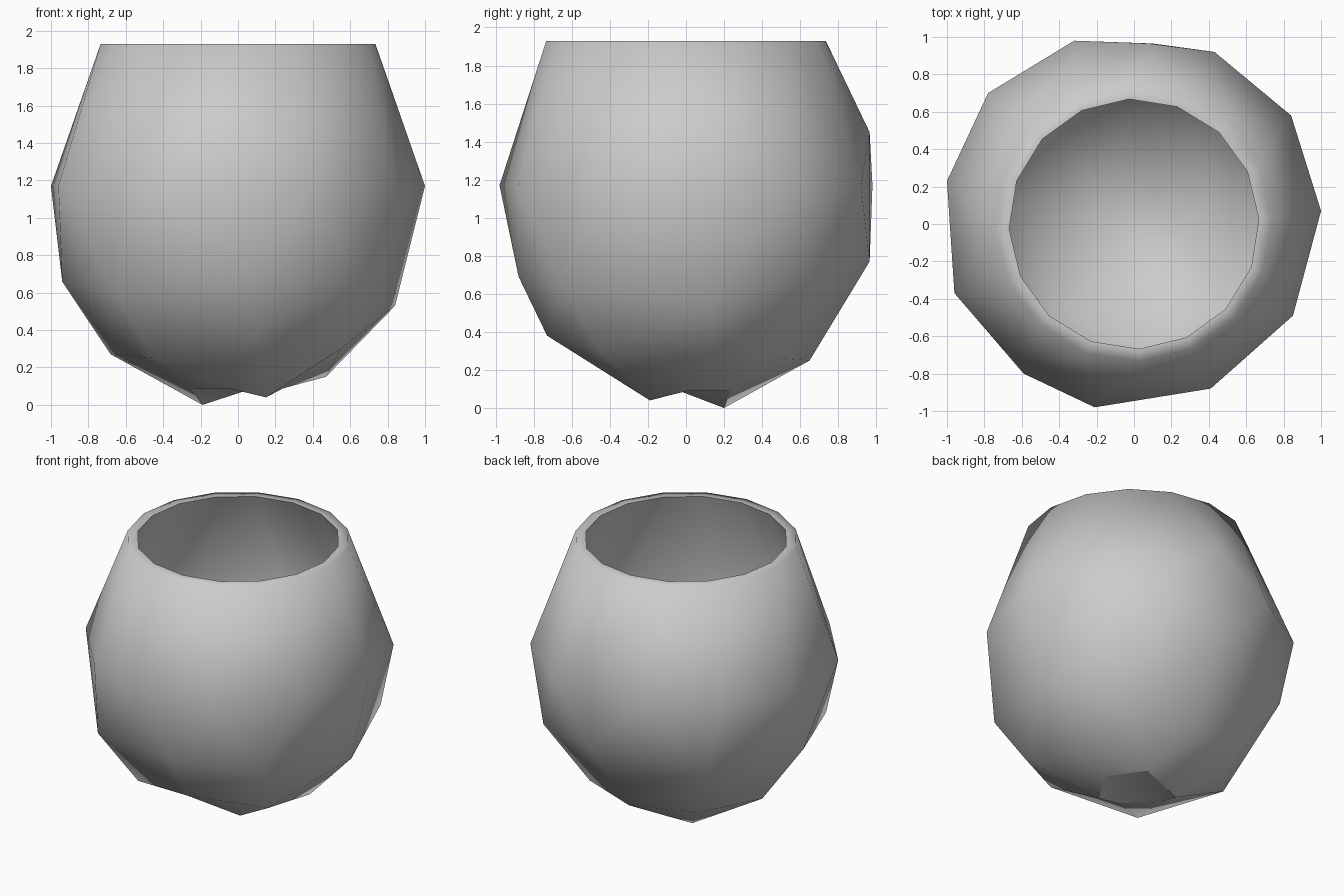
import bpy, bmesh, math

if "Cube" in bpy.data.objects:
    bpy.data.objects.remove(bpy.data.objects["Cube"])

RIM_Z = 1.93
SIDES = 16

def ring(r, z, turn):
    return [(r * math.cos(math.tau * (i + turn) / SIDES),
             r * math.sin(math.tau * (i + turn) / SIDES), z) for i in range(SIDES)]

# Irregular facet corners of the body, from the widest level downwards
belly = [(x, y, 1.17) for x, y in [
    (-0.32, 0.98), (0.43, 0.92), (0.84, 0.58), (1.0, 0.07), (0.85, -0.49),
    (0.41, -0.88), (-0.21, -0.98), (-0.59, -0.80), (-0.96, -0.37),
    (-1.0, 0.23), (-0.78, 0.70)]]
belly += [(0.08, 0.965, 1.45)]
lower = [(-0.94, 0.0, 0.66), (0.84, 0.1, 0.53), (0.1, 0.965, 0.77),
         (0.05, -0.88, 0.69), (0.65, -0.65, 0.63), (-0.66, -0.66, 0.60),
         (0.68, 0.66, 0.66), (-0.66, 0.7, 0.66)]
low = [(-0.68, 0.1, 0.27), (0.1, -0.73, 0.38), (0.0, 0.65, 0.25),
       (0.47, 0.15, 0.15), (0.55, -0.45, 0.30), (-0.45, -0.5, 0.25),
       (0.42, 0.5, 0.26), (-0.45, 0.5, 0.26)]
foot = [(-0.19, 0.2, 0.0), (0.15, -0.19, 0.04), (-0.25, -0.03, 0.05),
        (-0.05, -0.22, 0.05), (0.24, 0.0, 0.05), (0.08, 0.23, 0.05)]
body = belly + lower + low + foot

bm = bmesh.new()

def shell(rim, points):
    """Hull around rim and points with a helper tip, removed to open the top."""
    rim_verts = [bm.verts.new(p) for p in rim]
    others = [bm.verts.new(p) for p in points]
    tip = bm.verts.new((0, 0, RIM_Z + 0.3))
    bmesh.ops.convex_hull(bm, input=rim_verts + others + [tip])
    bmesh.ops.delete(bm, geom=[tip], context='VERTS')
    return rim_verts

# Outer wall with a small hollow under the foot
outer = shell(ring(0.735, RIM_Z, 0.1), body)
under = [f for f in bm.faces if all(v.co.z < 0.1 for v in f.verts)]
bmesh.ops.delete(bm, geom=under, context='FACES')
base_edges = [e for e in bm.edges
              if e.is_boundary and all(v.co.z < 0.1 for v in e.verts)]
for v in {v for e in base_edges for v in e.verts}:
    if v.co.z > 0.045:
        v.co.z = 0.088
centre = bm.verts.new((0, 0, 0.1))
for e in base_edges:
    bm.faces.new((e.verts[0], e.verts[1], centre))
    e.smooth = False

# Inner wall: the same body, slightly smaller
inner = shell(ring(0.668, RIM_Z, 0.1),
              [(x * 0.93, y * 0.93, RIM_Z - (RIM_Z - z) * 0.93) for x, y, z in body])

# Rim joining the two walls
for i in range(SIDES):
    j = (i + 1) % SIDES
    bm.faces.new((outer[i], outer[j], inner[j], inner[i]))
bmesh.ops.delete(bm, geom=[v for v in bm.verts if not v.link_faces], context='VERTS')
bmesh.ops.recalc_face_normals(bm, faces=bm.faces[:])

mesh = bpy.data.meshes.new("round_cup")
bm.to_mesh(mesh)
bm.free()
cup = bpy.data.objects.new("round_cup", mesh)
bpy.context.collection.objects.link(cup)
bpy.context.view_layer.objects.active = cup
cup.select_set(True)
bpy.ops.object.shade_smooth_by_angle(angle=math.radians(75))
